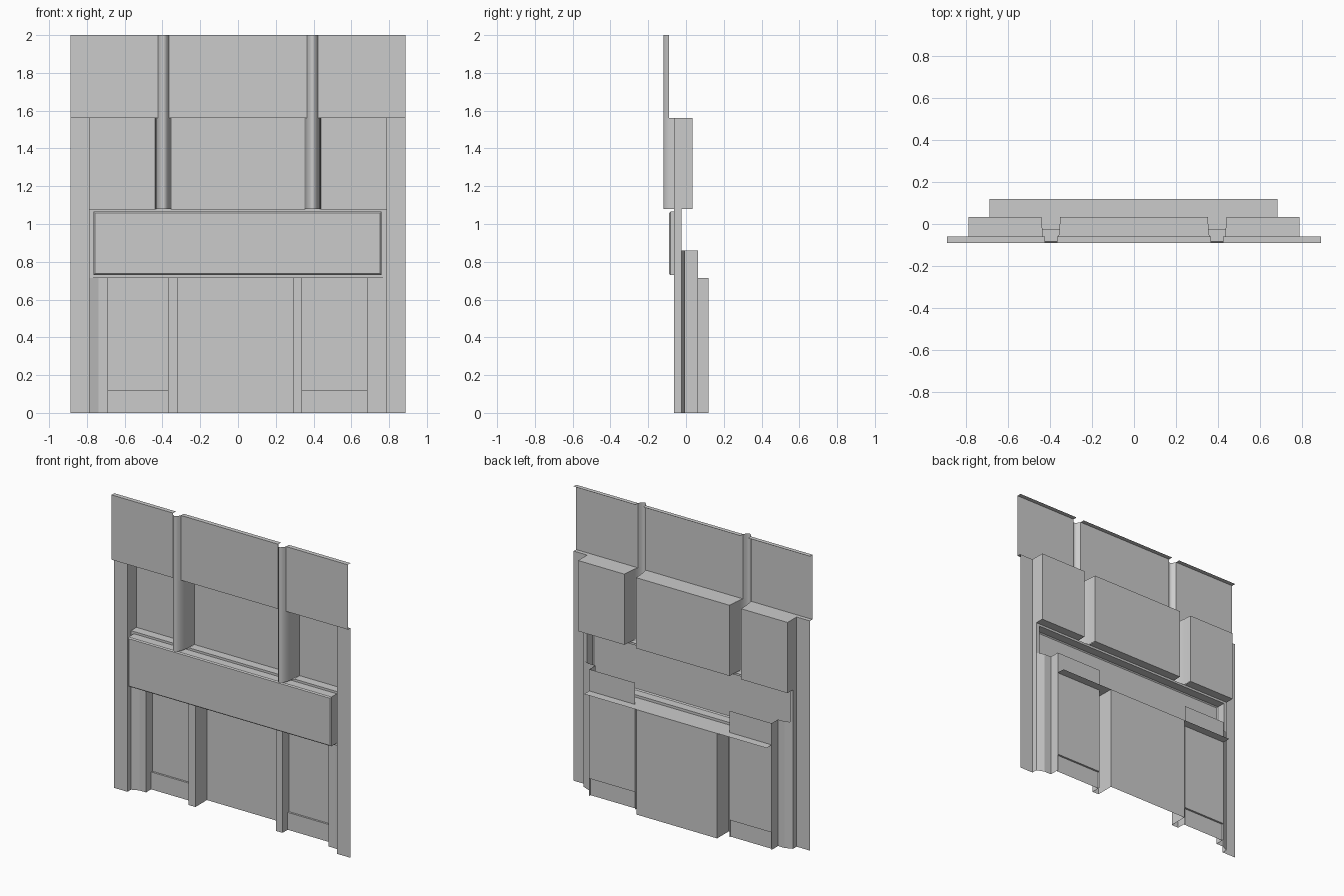
import bpy
import bmesh
import math

if "Cube" in bpy.data.objects:
    bpy.data.objects.remove(bpy.data.objects["Cube"])

grey = bpy.data.materials.new("plain grey")
grey.use_nodes = True
grey.diffuse_color = (0.6, 0.6, 0.6, 1)
grey.node_tree.nodes["Principled BSDF"].inputs["Base Color"].default_value = (0.6, 0.6, 0.6, 1)

# Main depths (y) and heights (z)
BAND, PIER, FASCIA, JAMB = -0.09, -0.063, -0.025, -0.005
GLASS, DOOR, BACK, TIP = 0.034, 0.063, 0.119, -0.119
HEAD, SILL, LINTEL, DOOR_TOP, TOP = 1.56, 1.08, 0.713, 0.86, 2.0
HALF, OPEN = 0.888, 0.787
COLUMN_X = 0.395


def finish(name, bm):
    mesh = bpy.data.meshes.new(name)
    bm.to_mesh(mesh)
    bm.free()
    mesh.materials.append(grey)
    obj = bpy.data.objects.new(name, mesh)
    bpy.context.collection.objects.link(obj)
    return obj


def walls(name, *runs):
    """Upright sheets: each run is (plan path, bottom, top)."""
    bm = bmesh.new()
    for path, low, high in runs:
        a = [bm.verts.new((x, y, low)) for x, y in path]
        b = [bm.verts.new((x, y, high)) for x, y in path]
        for i in range(len(path) - 1):
            bm.faces.new((a[i], a[i + 1], b[i + 1], b[i]))
    return finish(name, bm)


def plates(name, z, *outlines):
    """Level sheets at one height."""
    bm = bmesh.new()
    for outline in outlines:
        bm.faces.new([bm.verts.new((x, y, z)) for x, y in outline])
    return finish(name, bm)


def rect(x0, x1, y0, y1):
    return [(x0, y0), (x1, y0), (x1, y1), (x0, y1)]


def smooth(obj):
    bpy.ops.object.select_all(action='DESELECT')
    obj.select_set(True)
    bpy.context.view_layer.objects.active = obj
    bpy.ops.object.shade_smooth_by_angle(angle=math.radians(50))


# Column section, from the window plane forward to the nose
flank = [(0.044, GLASS), (0.041, -0.02), (0.036, PIER), (0.029, BAND)]
nose = [(0.018, -0.108), (0.006, TIP)]


def section(cx, half):
    left = [(cx - w, y) for w, y in half]
    right = [(cx + w, y) for w, y in reversed(half)]
    return left + right


# Upper band with the column noses running through it
path = [(-HALF, BAND)]
for cx in (-COLUMN_X, COLUMN_X):
    path += section(cx, flank[-1:] + nose)
path.append((HALF, BAND))
smooth(walls("upper_band", (path, HEAD, TOP)))

# Windows and columns as one folded sheet
path = [(-OPEN, PIER), (-OPEN, GLASS)]
for cx in (-COLUMN_X, COLUMN_X):
    path += section(cx, flank + nose)
path += [(OPEN, GLASS), (OPEN, PIER)]
smooth(walls("windows_and_columns", (path, SILL, HEAD)))

# Level sheets above and below the windows, broken at the columns
gap = flank[-1][0]
bays = [(-HALF, -COLUMN_X - gap), (-COLUMN_X + gap, COLUMN_X - gap), (COLUMN_X + gap, HALF)]
plates("top_flange", TOP, *[rect(a, b, BAND, PIER + 0.003) for a, b in bays])

side = [(-HALF, BAND)] + [(-COLUMN_X - w, y) for w, y in reversed(flank)]
side += [(-OPEN, GLASS), (-OPEN, PIER), (-HALF, PIER)]
middle = [(-COLUMN_X + w, y) for w, y in reversed(flank)]
middle += [(-x, y) for x, y in reversed(middle)]
plates("window_head", HEAD, side, [(-x, y) for x, y in reversed(side)], middle)

g = flank[0][0]
sills = [(-OPEN, -COLUMN_X - g), (-COLUMN_X + g, COLUMN_X - g), (COLUMN_X + g, OPEN)]
plates("window_sill", SILL, *[rect(a, b, FASCIA, GLASS) for a, b in sills])

# Outer piers with their returns
for name, s in (("right_pier", -1), ("left_pier", 1)):
    front = [(s * HALF, PIER), (s * OPEN, PIER)][::-s]
    ret = [(s * OPEN, PIER), (s * OPEN, FASCIA)][::-s]
    walls(name, (front, 0, HEAD), (ret, 0, SILL))

# Fascia frame around the open back of the sign box
SX0, SX1, SZ0, SZ1 = -0.765, 0.76, 0.73, 1.065
full = [(-OPEN, FASCIA), (OPEN, FASCIA)]
walls("fascia_frame",
      (full, LINTEL, SZ0), (full, SZ1, SILL),
      ([(-OPEN, FASCIA), (SX0, FASCIA)], SZ0, SZ1),
      ([(SX1, FASCIA), (OPEN, FASCIA)], SZ0, SZ1))

# Sign box, open at the back, with a bevelled front edge
bm = bmesh.new()
bmesh.ops.create_cube(bm, size=1)
for v in bm.verts:
    v.co.x = SX1 if v.co.x > 0 else SX0
    v.co.y = FASCIA if v.co.y > 0 else BAND
    v.co.z = SZ1 if v.co.z > 0 else SZ0
bm.normal_update()
bmesh.ops.delete(bm, geom=[f for f in bm.faces if f.normal.y > 0.9], context='FACES')
rim = [e for e in bm.edges if all(v.co.y < BAND + 0.001 for v in e.verts)]
bmesh.ops.bevel(bm, geom=rim, offset=0.007, segments=1, affect='EDGES')
finish("sign_box", bm)

# Stepped jambs beside the doors
D0, D1, P0, P1, D2, D3 = -0.688, -0.37, -0.317, 0.29, 0.338, 0.683
STEP = 0.738
walls("right_jamb", ([(-OPEN, FASCIA), (-STEP, JAMB), (D0, JAMB), (D0, DOOR)], 0, DOOR_TOP))
walls("left_jamb", ([(D3, DOOR), (D3, JAMB), (STEP, JAMB), (OPEN, FASCIA)], 0, DOOR_TOP))

# Side doors with a raised kick panel
KICK, KICK_TOP = 0.05, 0.118
for name, a, b in (("right_door", D0, D1), ("left_door", D2, D3)):
    walls(name, ([(a, DOOR), (b, DOOR)], KICK_TOP, DOOR_TOP))
    walls(name + "_kick_panel", ([(a, KICK), (b, KICK)], 0, KICK_TOP))
    plates(name + "_kick_ledge", KICK_TOP, rect(a, b, KICK, DOOR))

# Pillars and the deep middle bay
walls("right_pillar", ([(D1, DOOR), (D1, JAMB), (P0, JAMB), (P0, BACK)], 0, LINTEL))
walls("left_pillar", ([(P1, BACK), (P1, JAMB), (D2, JAMB), (D2, DOOR)], 0, LINTEL))
walls("middle_bay", ([(P0, BACK), (P1, BACK)], 0, LINTEL))
plates("ground_floor_ceiling", LINTEL, rect(D0, D3, FASCIA, BACK))
